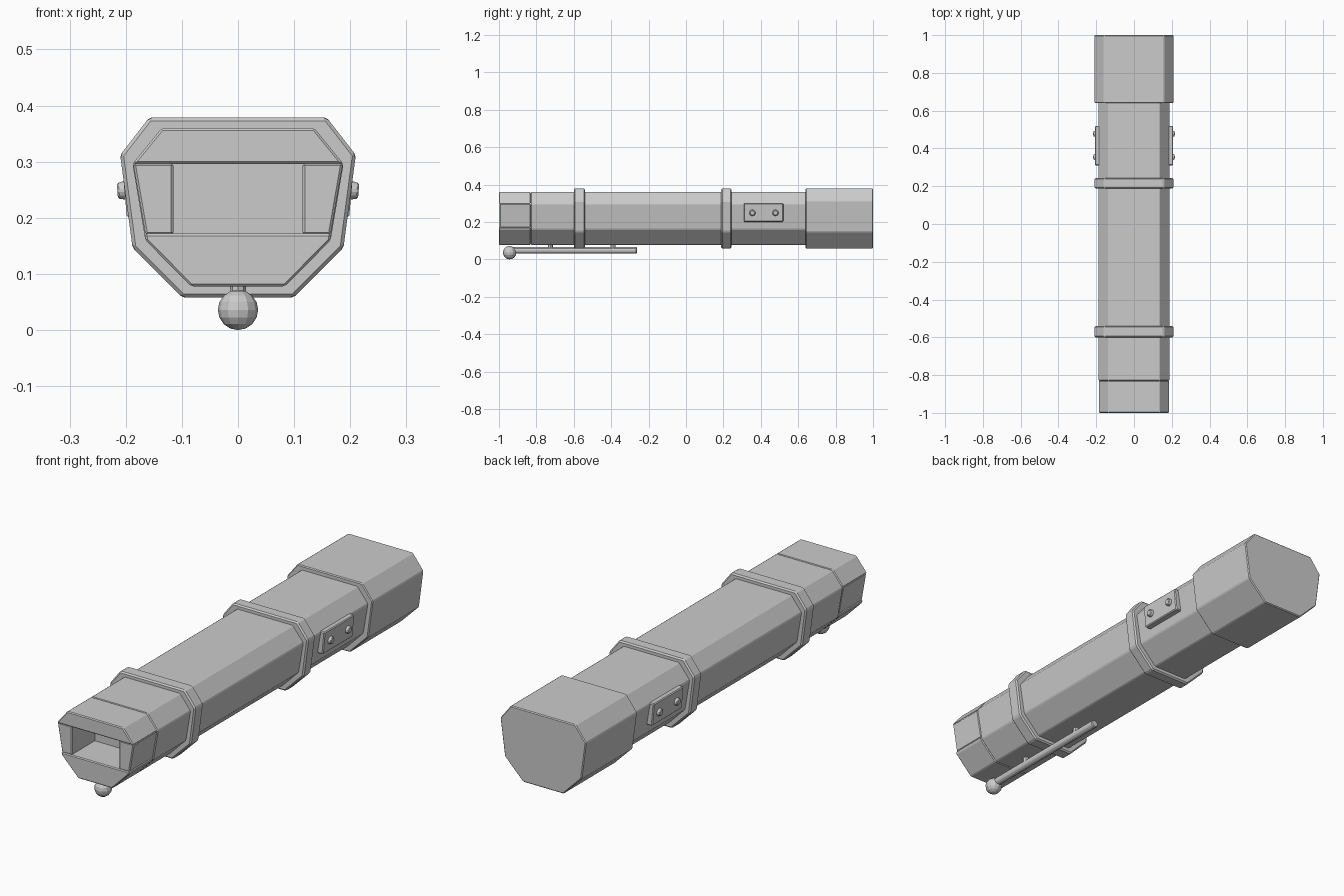
import bpy, bmesh, math
from mathutils import Matrix, Vector

if "Cube" in bpy.data.objects:
    bpy.data.objects.remove(bpy.data.objects["Cube"])

BODY = [(.136, .36), (.188, .296), (.165, .160), (.084, .078)]
OUTER = [(.158, .379), (.21, .312), (.188, .147), (.099, .058)]


def finish(name, bm, bevel=0.0):
    bmesh.ops.recalc_face_normals(bm, faces=bm.faces[:])
    mesh = bpy.data.meshes.new(name)
    bm.to_mesh(mesh)
    bm.free()
    ob = bpy.data.objects.new(name, mesh)
    bpy.context.collection.objects.link(ob)
    if bevel:
        m = ob.modifiers.new("bevel", 'BEVEL')
        m.width = bevel
        m.segments = 1
        m.limit_method = 'ANGLE'
        m.angle_limit = math.radians(25)
    return ob


def prism(name, points, y0, y1, bevel=.004):
    """Extrude an x/z outline from y0 to y1."""
    bm = bmesh.new()
    a = [bm.verts.new((x, y0, z)) for x, z in points]
    b = [bm.verts.new((x, y1, z)) for x, z in points]
    bm.faces.new(a)
    bm.faces.new(b[::-1])
    n = len(points)
    for i in range(n):
        bm.faces.new((a[i], a[(i + 1) % n], b[(i + 1) % n], b[i]))
    return finish(name, bm, bevel)


def mirrored(half):
    return half + [(-x, z) for x, z in reversed(half)]


def cylinder(name, start, end, radius, end_radius=None, sides=8, bevel=0.0):
    start, end = Vector(start), Vector(end)
    d = end - start
    bm = bmesh.new()
    bmesh.ops.create_cone(
        bm, cap_ends=True, segments=sides, radius1=radius,
        radius2=radius if end_radius is None else end_radius, depth=d.length,
        matrix=Matrix.Translation((start + end) / 2) @ d.to_track_quat('Z', 'Y').to_matrix().to_4x4())
    return finish(name, bm, bevel)


# Main tube and back cap
prism("body_tube", mirrored(BODY), -.83, .66)
prism("back_cap", mirrored(OUTER), .64, 1)

# Clamping rings
for i, (y0, y1) in enumerate([(-.60, -.54), (.188, .243)]):
    prism(f"clamp_ring_{i + 1}", mirrored(OUTER), y0, y1, .006)

# Nose around the rectangular opening
prism("nose_top", mirrored([BODY[0], BODY[1]]), -1, -.83)
prism("nose_bottom", mirrored([(.166, .172), BODY[2], BODY[3]]), -1, -.83)
for side, s in (("right", 1), ("left", -1)):
    prism(f"nose_cheek_{side}",
          [(s * .115, .297), (s * .187, .297), (s * .165, .17), (s * .115, .17)],
          -.996, -.83)

# Side plates with two rivets each
for side, s in (("right", 1), ("left", -1)):
    prism(f"side_plate_{side}",
          [(s * .165, .2), (s * .198, .2), (s * .207, .3), (s * .165, .3)], .31, .52)
    for i, y in enumerate((.355, .478)):
        cylinder(f"rivet_{side}_{i + 1}", (s * .19, y, .25), (s * .215, y, .248),
                 .02, .015, 8, .003)

# Handle rod below, with its pegs and ball end
cylinder("handle_rod", (0, -.94, .048), (0, -.262, .048), .018, sides=10, bevel=.004)
for i, y in enumerate((-.725, -.39)):
    cylinder(f"rod_peg_{i + 1}", (0, y, .05), (0, y, .085), .014)
bm = bmesh.new()
bmesh.ops.create_uvsphere(bm, u_segments=12, v_segments=8, radius=.036,
                          matrix=Matrix.Translation((0, -.943, .036)))
finish("rod_ball", bm)
